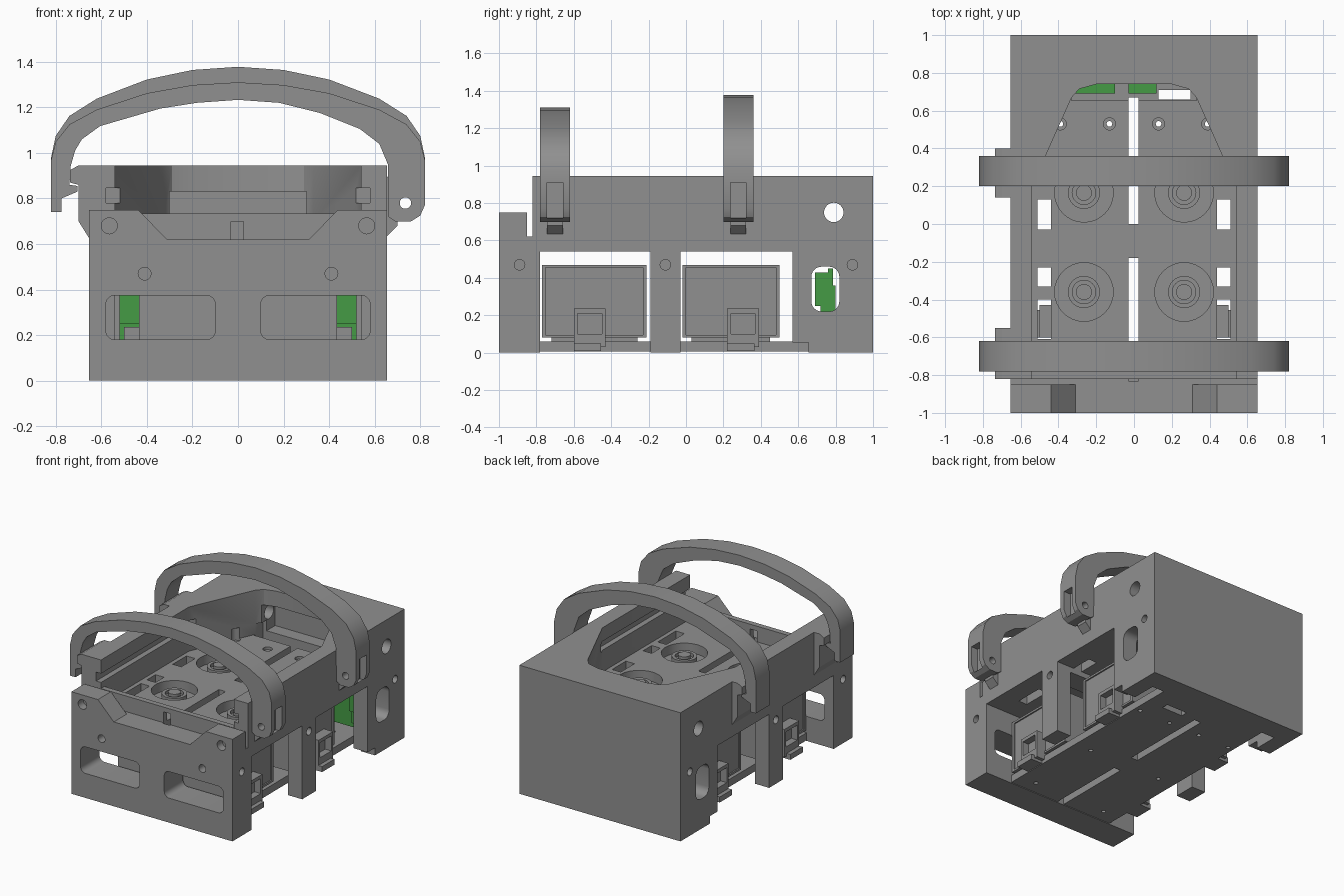
import bpy, bmesh, math
from mathutils import Matrix

old = bpy.data.objects.get("Cube")
if old:
    bpy.data.objects.remove(old)


def material(name, rgb):
    m = bpy.data.materials.new(name)
    m.use_nodes = True
    m.diffuse_color = (*rgb, 1)
    m.node_tree.nodes["Principled BSDF"].inputs["Base Color"].default_value = (*rgb, 1)
    return m


GREY = material("grey plastic", (0.28, 0.28, 0.28))
GREEN = material("circuit green", (0.06, 0.33, 0.06))


def finish(name, bm, mat=GREY):
    bmesh.ops.recalc_face_normals(bm, faces=bm.faces)
    me = bpy.data.meshes.new(name)
    bm.to_mesh(me)
    bm.free()
    me.materials.append(mat)
    ob = bpy.data.objects.new(name, me)
    bpy.context.collection.objects.link(ob)
    return ob


def box(name, x, y, z, mat=GREY):
    bm = bmesh.new()
    bmesh.ops.create_cube(bm, size=1)
    for v in bm.verts:
        v.co = [(a + b) / 2 + c * (b - a) for c, (a, b) in zip(v.co, (x, y, z))]
    return finish(name, bm, mat)


def prism(name, pts, axis, lo, hi, mat=GREY):
    """Extrude a 2D outline along an axis; outline is in the other two axes."""
    bm = bmesh.new()
    place = {"x": lambda p: (lo, p[0], p[1]), "y": lambda p: (p[0], lo, p[1]),
             "z": lambda p: (p[0], p[1], lo)}[axis]
    face = bm.faces.new([bm.verts.new(place(p)) for p in pts])
    ext = bmesh.ops.extrude_face_region(bm, geom=[face])
    step = [hi - lo if a == axis else 0 for a in "xyz"]
    bmesh.ops.translate(bm, vec=step, verts=[g for g in ext["geom"] if isinstance(g, bmesh.types.BMVert)])
    return finish(name, bm, mat)


def rod(name, u, v, r, axis, lo, hi, mat=GREY):
    ring = [(u + r * math.cos(math.tau * i / 32), v + r * math.sin(math.tau * i / 32)) for i in range(32)]
    return prism(name, ring, axis, lo, hi, mat)


def rounded(u, v, r):
    """Rounded rectangle outline."""
    pts = []
    corners = ((u[1] - r, v[1] - r), (u[0] + r, v[1] - r), (u[0] + r, v[0] + r), (u[1] - r, v[0] + r))
    for q, (cu, cv) in enumerate(corners):
        for i in range(7):
            a = math.pi / 2 * (q + i / 6)
            pts.append((cu + r * math.cos(a), cv + r * math.sin(a)))
    return pts


def cut(target, *cutters):
    for c in cutters:
        mod = target.modifiers.new("cut", "BOOLEAN")
        mod.operation, mod.solver, mod.object = "DIFFERENCE", "EXACT", c
        bpy.context.view_layer.objects.active = target
        bpy.ops.object.modifier_apply(modifier=mod.name)
        bpy.data.objects.remove(c)


def smooth(ob):
    bpy.ops.object.select_all(action="DESELECT")
    ob.select_set(True)
    bpy.context.view_layer.objects.active = ob
    bpy.ops.object.shade_smooth_by_angle(angle=math.radians(30))


BAYS = ((-0.78, -0.19), (-0.03, 0.57))
CUPS = [(s * 0.265, y) for s in (-1, 1) for y in (-0.36, 0.165)]
SCREWS = [(s * x, 0.53) for s in (-1, 1) for x in (0.13, 0.39)]

# Housing: side outline with low front wall and slot behind it
side = [(-1, 0), (1, 0), (1, 0.945), (-0.82, 0.945), (-0.82, 0.62), (-0.85, 0.62), (-0.85, 0.75), (-1, 0.75)]
body = prism("housing", side, "x", -0.655, 0.655)

# Upper well with tapered rear, and the tunnel behind it
half = [(0.54, -0.78), (0.54, 0.2), (0.33, 0.67), (0.29, 0.715), (0.2, 0.74)]
cut(body, prism("well", half + [(-x, y) for x, y in reversed(half)], "z", 0.62, 1.1),
    box("front_opening", (-0.54, 0.54), (-0.84, -0.7), (0.735, 1.1)),
    box("tunnel", (-0.3, 0.3), (0.6, 0.86), (0.621, 0.83)),
    prism("front_notch", [(-0.44, 0.751), (-0.31, 0.62), (0.31, 0.62), (0.44, 0.751)], "y", -1.1, -0.835),
    box("rail_groove", (-0.58, 0.58), (-0.9, 0.25), (0.78, 0.845)))

# Lower chamber, open underneath
cut(body, box("chamber", (-0.54, 0.54), (-0.78, 0.84), (-0.2, 0.5)))

# Side bays, rear side windows and cross holes
for y in BAYS:
    cut(body, box("bay", (-1, 1), y, (-0.1, 0.54)))
cut(body, prism("side_window", rounded((0.67, 0.82), (0.22, 0.46), 0.055), "x", -1, 1),
    rod("cross_hole", 0.79, 0.75, 0.052, "x", -1, 1),
    box("foot_notch", (-1, 1), (0.55, 0.655), (-0.1, 0.055)))

# Front windows and screw recesses
for s in (-1, 1):
    u = sorted((s * 0.1, s * 0.58))
    cut(body, prism("front_window", rounded(u, (0.18, 0.375), 0.04), "y", -1.1, -0.7),
        rod("screw", s * 0.565, 0.68, 0.035, "y", -1.1, -0.94),
        rod("screw", s * 0.41, 0.47, 0.028, "y", -1.1, -0.94))
    for y in (-0.89, -0.11, 0.89):
        x = sorted((s * 0.61, s * 0.8))
        cut(body, rod("screw", y, 0.47, 0.028, "x", *x))

# Deck openings: centre slots, edge slots, rear slit, cup seats, screw holes
for y in ((-0.83, -0.18), (0, 0.67)):
    cut(body, box("slot", (-0.03, 0.025), y, (0.4, 0.7)))
for s in (-1, 1):
    x = sorted((s * 0.44, s * 0.51))
    for y in ((-0.61, -0.4), (-0.33, -0.23), (-0.03, 0.13)):
        cut(body, box("edge_slot", x, y, (0.4, 0.7)))
cut(body, box("rear_slit", (-0.33, 0.33), (0.655, 0.76), (0.4, 0.7)))
for u, v in CUPS:
    cut(body, rod("cup_seat", u, v, 0.155, "z", 0.55, 0.7))
for u, v in SCREWS:
    cut(body, rod("screw_seat", u, v, 0.032, "z", 0.6, 0.7), rod("screw_hole", u, v, 0.015, "z", 0.4, 0.7))
smooth(body)

# Stepped bushings in the cup seats
for u, v in CUPS:
    bush = rod("bushing", u, v, 0.085, "z", 0.54, 0.6)
    cut(bush, rod("bore", u, v, 0.062, "z", 0.575, 0.7))
    smooth(bush)
    smooth(rod("bushing_pin", u, v, 0.042, "z", 0.54, 0.61))

# Bottom plate with slots and screw holes
plate = box("bottom_plate", (-0.435, 0.435), (-0.8, 0.85), (0.005, 0.06))
for y in ((-0.83, -0.18), (0, 0.67)):
    cut(plate, box("slot", (-0.03, 0.025), y, (-0.1, 0.2)))
cut(plate, box("rear_slot", (0.13, 0.3), (0.66, 0.71), (-0.1, 0.2)))
for u, v in SCREWS + [(s * 0.3, y) for s in (-1, 1) for y in (-0.68, -0.1)]:
    cut(plate, rod("hole", u, v, 0.015, "z", -0.1, 0.2))

# Four modules with framed outer panels and latch brackets
for s in (-1, 1):
    for (y0, y1), ly in zip(BAYS, (-0.515, 0.305)):
        y1 = min(y1 - 0.02, 0.5)
        mod = box("module", sorted((s * 0.05, s * 0.435)), (y0 + 0.01, y1), (0.08, 0.47))
        cut(mod, box("panel", sorted((s * 0.425, s * 0.5)), (y0 + 0.03, y1 - 0.02), (0.095, 0.455)))
        box("module_foot", sorted((s * 0.08, s * 0.4)), (y0 + 0.06, y1 - 0.05), (0.05, 0.09))
        latch = box("latch", sorted((s * 0.42, s * 0.5)), (ly - 0.085, ly + 0.085), (0.03, 0.235))
        cut(latch, box("latch_gap", sorted((s * 0.45, s * 0.6)), (ly - 0.065, ly + 0.065), (0.1, 0.21)))
        box("latch_base", sorted((s * 0.42, s * 0.53)), (ly - 0.085, ly + 0.06), (0.01, 0.05))

# Circuit board and connectors
box("circuit_board", (-0.52, 0.52), (0.76, 0.785), (0.1, 0.45), GREEN)
for x in ((-0.52, -0.42), (0.42, 0.52), (-0.33, -0.1), (-0.03, 0.12)):
    box("connector", x, (0.69, 0.77), (0.25, 0.43), GREEN)
    box("connector_base", x, (0.72, 0.8), (0.15, 0.36), GREEN)

# Handles: arched strap with pivot on the left and hook on the right
outer = [(-0.82, 0.74), (-0.82, 0.97), (-0.8, 1.05), (-0.74, 1.125), (-0.62, 1.19), (-0.4, 1.262), (-0.2, 1.298)]
outer += [(0, 1.31)] + [(-x, z) for x, z in reversed(outer[1:])]
pivot = [(0.82, 0.77), (0.8, 0.725), (0.76, 0.7), (0.69, 0.7), (0.66, 0.72)]
inner = [(0.658, 0.95), (0.62, 1.04), (0.535, 1.105), (0.36, 1.175), (0.18, 1.22), (0, 1.233), (-0.18, 1.22),
         (-0.34, 1.195), (-0.605, 1.118), (-0.685, 1.06), (-0.715, 1.01), (-0.735, 0.94)]
hook = [(-0.74, 0.86), (-0.705, 0.855), (-0.705, 0.83), (-0.775, 0.8), (-0.775, 0.74)]
catch = [(-0.65, 0.62), (-0.7, 0.7), (-0.7, 0.86), (-0.737, 0.87), (-0.737, 0.925), (-0.7, 0.945), (-0.65, 0.945)]
for name, y, stretch, cy in (("front", -0.7, 1, (-0.82, -0.55)), ("rear", 0.28, 1.166, (0.14, 0.4))):
    pts = [(x, 0.9 + (z - 0.9) * stretch if z > 0.9 else z) for x, z in outer + pivot + inner + hook]
    handle = prism(name + "_handle", pts, "y", y - 0.08, y + 0.08)
    cut(handle, rod("pin_hole", 0.735, 0.78, 0.025, "y", y - 0.2, y + 0.2),
        box("pivot_slot", (0.765, 0.9), (y - 0.042, y + 0.042), (0.72, 0.91)))
    smooth(handle)
    prism(name + "_catch", catch, "y", *cy)
    prism(name + "_pivot_lug", [(0.65, 0.63), (0.7, 0.68), (0.7, 0.86), (0.65, 0.9)], "y", y - 0.042, y + 0.042)
